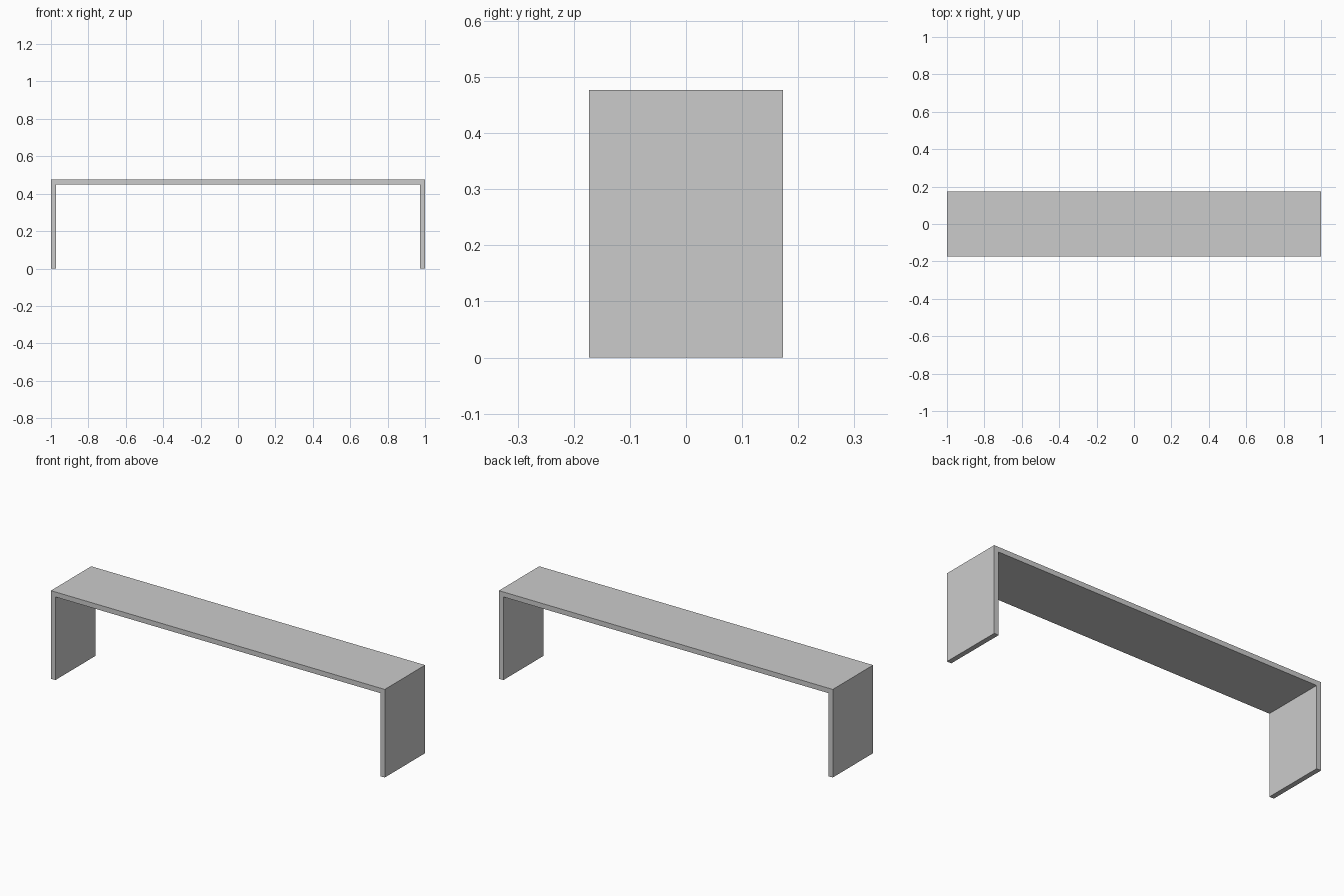
import bpy, bmesh

if "Cube" in bpy.data.objects:
    bpy.data.objects.remove(bpy.data.objects["Cube"])

W, D, H, T = 2.0, 0.345, 0.477, 0.027   # width, depth, height, panel thickness

# Waterfall bench: one U-shaped profile, extruded front to back
x, xi, zi = W / 2, W / 2 - T, H - T
profile = [(-x, 0), (-xi, 0), (-xi, zi), (xi, zi), (xi, 0), (x, 0), (x, H), (-x, H)]

bm = bmesh.new()
face = bm.faces.new([bm.verts.new((px, -D / 2, pz)) for px, pz in profile])
result = bmesh.ops.extrude_face_region(bm, geom=[face])
moved = [g for g in result["geom"] if isinstance(g, bmesh.types.BMVert)]
bmesh.ops.translate(bm, verts=moved, vec=(0, D, 0))
bmesh.ops.recalc_face_normals(bm, faces=bm.faces)

mesh = bpy.data.meshes.new("bench_frame")
bm.to_mesh(mesh)
bm.free()
bench = bpy.data.objects.new("bench_frame", mesh)
bpy.context.collection.objects.link(bench)
